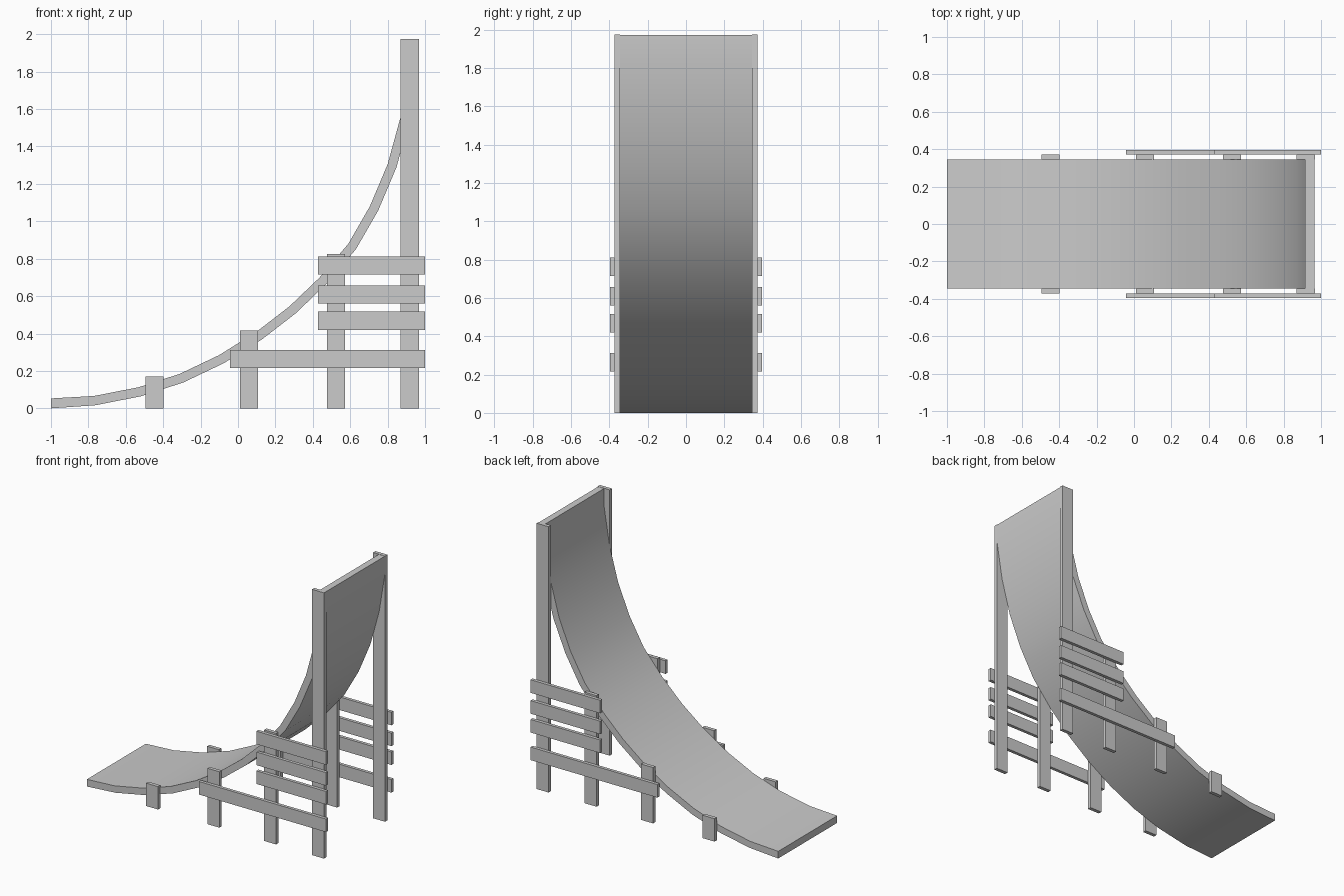
import bpy, bmesh
from mathutils import Vector

if "Cube" in bpy.data.objects:
    bpy.data.objects.remove(bpy.data.objects["Cube"])

def finish(name, bm):
    bmesh.ops.recalc_face_normals(bm, faces=bm.faces[:])
    me = bpy.data.meshes.new(name)
    bm.to_mesh(me)
    bm.free()
    ob = bpy.data.objects.new(name, me)
    bpy.context.collection.objects.link(ob)
    return ob

def box(name, x0, x1, y0, y1, z0, z1):
    bm = bmesh.new()
    bmesh.ops.create_cube(bm, size=1)
    for v in bm.verts:
        v.co = ((x0 + x1) / 2 + v.co.x * (x1 - x0),
                (y0 + y1) / 2 + v.co.y * (y1 - y0),
                (z0 + z1) / 2 + v.co.z * (z1 - z0))
    return finish(name, bm)

# Curved ramp: upper surface profile, thickened along its normals and extruded
W, T = 0.346, 0.05
top = [Vector(p) for p in [
    (-1, 0.053), (-0.77, 0.066), (-0.53, 0.113), (-0.31, 0.185), (-0.10, 0.285),
    (0.10, 0.41), (0.275, 0.545), (0.435, 0.698), (0.59, 0.88), (0.705, 1.08),
    (0.80, 1.305), (0.87, 1.56), (0.915, 1.84), (0.915, 1.972)]]
under = []
for i, p in enumerate(top):
    d = (top[min(i + 1, len(top) - 1)] - top[max(i - 1, 0)]).normalized()
    under.append(p + Vector((d.y, -d.x)) * T)
under[0] = Vector((-1, 0.0))
under[-2].x = under[-1].x = 0.965
bm = bmesh.new()
rings = []
for t, u in zip(top, under):
    rings.append([bm.verts.new(c) for c in (
        (t.x, -W, t.y), (t.x, W, t.y), (u.x, W, u.y), (u.x, -W, u.y))])
for a, b in zip(rings, rings[1:]):
    for k in range(4):
        bm.faces.new((a[k], a[(k + 1) % 4], b[(k + 1) % 4], b[k]))
bm.faces.new(rings[0])
bm.faces.new(rings[-1])
ramp = finish("ramp", bm)
bpy.context.view_layer.objects.active = ramp
ramp.select_set(True)
bpy.ops.object.shade_smooth_by_angle()

# Upright posts and side slats on both sides
posts = [(-0.495, 0.17), (0.01, 0.415), (0.475, 0.825), (0.869, 1.974)]
slats = [(-0.043, 0.215), (0.428, 0.42), (0.428, 0.56), (0.428, 0.715)]
for side, s in (("front", -1), ("back", 1)):
    for i, (x, h) in enumerate(posts):
        y0, y1 = sorted((s * 0.345, s * 0.372))
        box(f"{side}_post_{i + 1}", x, x + 0.098, y0, y1, 0, h)
    for i, (x, z) in enumerate(slats):
        y0, y1 = sorted((s * 0.372, s * 0.396))
        box(f"{side}_slat_{i + 1}", x, 1.0, y0, y1, z, z + 0.097)
